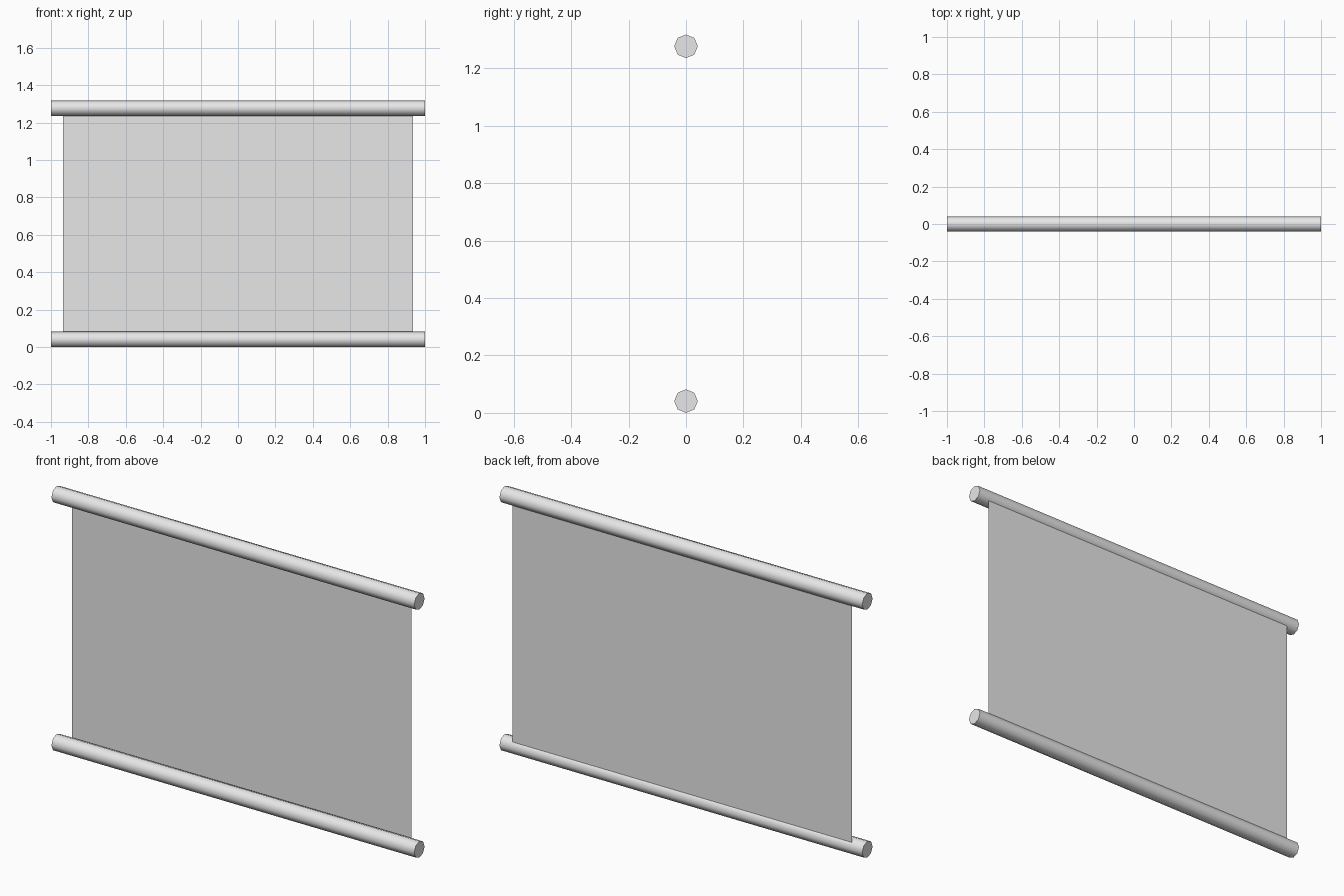
import bpy
import math

cube = bpy.data.objects.get("Cube")
if cube:
    bpy.data.objects.remove(cube, do_unlink=True)

RADIUS = 0.041
TOP = 1.318
SHEET_HALF_WIDTH = 0.935

grey = bpy.data.materials.new("light_grey")
grey.use_nodes = True
colour = (0.8, 0.8, 0.8, 1.0)
grey.diffuse_color = colour
grey.node_tree.nodes["Principled BSDF"].inputs["Base Color"].default_value = colour


def rod(name, z):
    """Eight-sided rod along x with smooth sides and flat ends."""
    bpy.ops.mesh.primitive_cylinder_add(
        vertices=8, radius=RADIUS, depth=2,
        location=(0, 0, z), rotation=(0, math.pi / 2, 0))
    obj = bpy.context.object
    obj.name = name
    obj.data.materials.append(grey)
    bpy.ops.object.shade_smooth_by_angle(angle=math.radians(60))


# Rods at the bottom and top
low, high = RADIUS, TOP - RADIUS
rod("bottom_rod", low)
rod("top_rod", high)

# Thin sheet hung between the rear inner edges of the rods
edge = RADIUS * math.sqrt(0.5)
w, z0, z1 = SHEET_HALF_WIDTH, low + edge, high - edge
mesh = bpy.data.meshes.new("hanging_sheet")
mesh.from_pydata(
    [(-w, edge, z0), (w, edge, z0), (w, edge, z1), (-w, edge, z1)],
    [], [(0, 1, 2, 3)])
mesh.materials.append(grey)
sheet = bpy.data.objects.new("hanging_sheet", mesh)
bpy.context.collection.objects.link(sheet)
